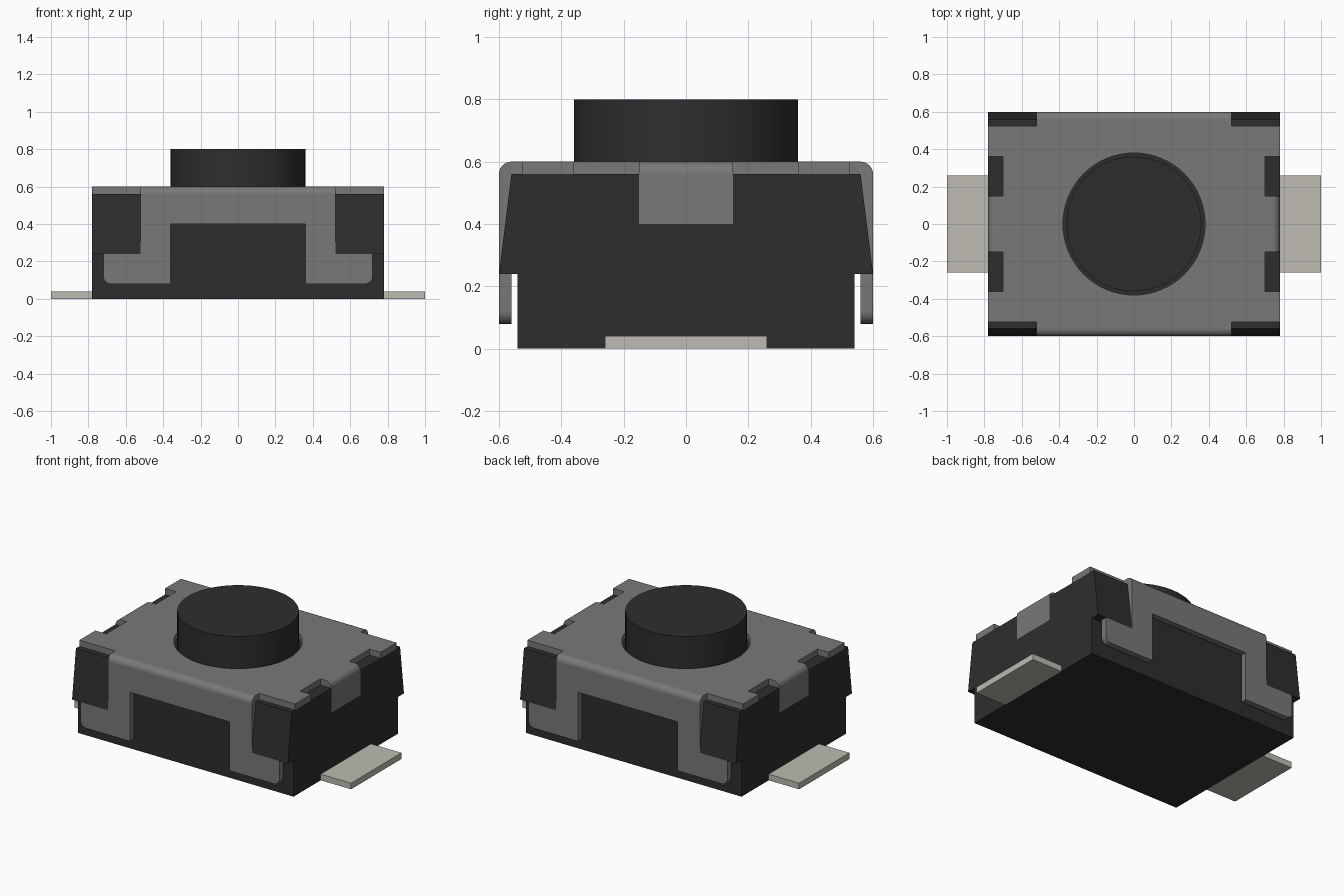
import bpy, bmesh, math
from mathutils import Vector

if "Cube" in bpy.data.objects:
    bpy.data.objects.remove(bpy.data.objects["Cube"])


def material(name, rgb):
    m = bpy.data.materials.new(name)
    m.use_nodes = True
    m.diffuse_color = (*rgb, 1)
    m.node_tree.nodes["Principled BSDF"].inputs["Base Color"].default_value = (*rgb, 1)
    return m


black = material("black plastic", (0.027, 0.027, 0.027))
steel = material("grey steel", (0.19, 0.19, 0.19))
tin = material("pale tin", (0.51, 0.50, 0.44))


def arc(cx, cy, r, start, end, n):
    """Points on a circular arc, angles in degrees."""
    angles = [math.radians(start + (end - start) * i / n) for i in range(n + 1)]
    return [(cx + r * math.cos(a), cy + r * math.sin(a)) for a in angles]


def prism(bm, loops, axis, lo, hi):
    """Extrude an outline (and any holes) along an axis from lo to hi."""
    part = bmesh.new()
    edges = []
    for loop in loops:
        verts = []
        for u, v in loop:
            co = [u, v]
            co.insert(axis, lo)
            verts.append(part.verts.new(co))
        edges += [part.edges.new((verts[i - 1], verts[i])) for i in range(len(verts))]
    bmesh.ops.triangle_fill(part, edges=edges, use_beauty=True)
    ext = bmesh.ops.extrude_face_region(part, geom=part.faces[:])
    move = Vector((0, 0, 0))
    move[axis] = hi - lo
    bmesh.ops.translate(part, vec=move,
                        verts=[g for g in ext["geom"] if isinstance(g, bmesh.types.BMVert)])
    bmesh.ops.recalc_face_normals(part, faces=part.faces[:])
    temp = bpy.data.meshes.new("temp")
    part.to_mesh(temp)
    part.free()
    bm.from_mesh(temp)
    bpy.data.meshes.remove(temp)


def finish(bm, name, mat):
    mesh = bpy.data.meshes.new(name)
    bm.to_mesh(mesh)
    bm.free()
    mesh.materials.append(mat)
    ob = bpy.data.objects.new(name, mesh)
    bpy.context.collection.objects.link(ob)
    bpy.ops.object.select_all(action="DESELECT")
    ob.select_set(True)
    bpy.context.view_layer.objects.active = ob
    bpy.ops.object.shade_smooth_by_angle(angle=math.radians(30))


def rect(u, v0, v1):
    return [(-u, v0), (u, v0), (u, v1), (-u, v1)]


def both(half):
    """Close a half outline with its mirror image in the first coordinate."""
    return half + [(-u, v) for u, v in reversed(half)]


X, Y, Z = 0, 1, 2
T, TOP = 0.04, 0.6          # sheet thickness and cover height
SHELF = TOP - T

# Body: core, flared shoulders, and end caps recessed for the side tabs
flare = [(0.54, 0), (0.54, 0.24), (0.6, 0.24), (0.56, SHELF)]
recess = [(0.15, SHELF), (0.15, 0.4)]
bm = bmesh.new()
prism(bm, [rect(0.54, 0, SHELF)], X, -0.52, 0.52)
for s in (-1, 1):
    prism(bm, [both(flare)], X, s * 0.52, s * 0.74)
    prism(bm, [both(flare + recess)], X, s * 0.74, s * 0.78)
finish(bm, "body", black)

# Cover: notched top sheet with a round hole, bent flanges and side tabs
quarter = [(0.52, 0.56), (0.52, 0.525), (0.78, 0.525), (0.78, 0.36),
           (0.70, 0.36), (0.70, 0.15), (0.74, 0.15)]
right_edge = quarter + [(x, -y) for x, y in reversed(quarter)]
hole = arc(0, 0, 0.38, 0, 360, 64)[:-1]
legs = ([(0.36, 0.4), (0.36, 0.08)] + arc(0.68, 0.12, T, -90, 0, 6)
        + [(0.72, 0.24), (0.52, 0.24), (0.52, SHELF)])
bm = bmesh.new()
prism(bm, [both(right_edge), hole], Z, SHELF, TOP)
for s in (-1, 1):
    # Front and back flanges
    bend = [(s * 0.56, SHELF)] + [(s * y, z) for y, z in arc(0.56, SHELF, T, 0, 90, 8)]
    prism(bm, [bend], X, -0.52, 0.52)
    prism(bm, [both(legs)], Y, s * 0.56, s * TOP)
    # Side tabs
    bend = [(s * 0.74, SHELF)] + [(s * x, z) for x, z in arc(0.74, SHELF, T, 0, 90, 8)]
    prism(bm, [bend], Y, -0.15, 0.15)
    prism(bm, [rect(0.15, 0.4, SHELF)], X, s * 0.74, s * 0.78)
finish(bm, "cover", steel)

# Push button
bm = bmesh.new()
prism(bm, [arc(0, 0, 0.36, 0, 360, 64)[:-1]], Z, SHELF, 0.8)
finish(bm, "button", black)

# Solder terminals
for s, name in ((1, "left_terminal"), (-1, "right_terminal")):
    bm = bmesh.new()
    prism(bm, [rect(0.26, 0, T)], X, s * 0.78, s)
    finish(bm, name, tin)
